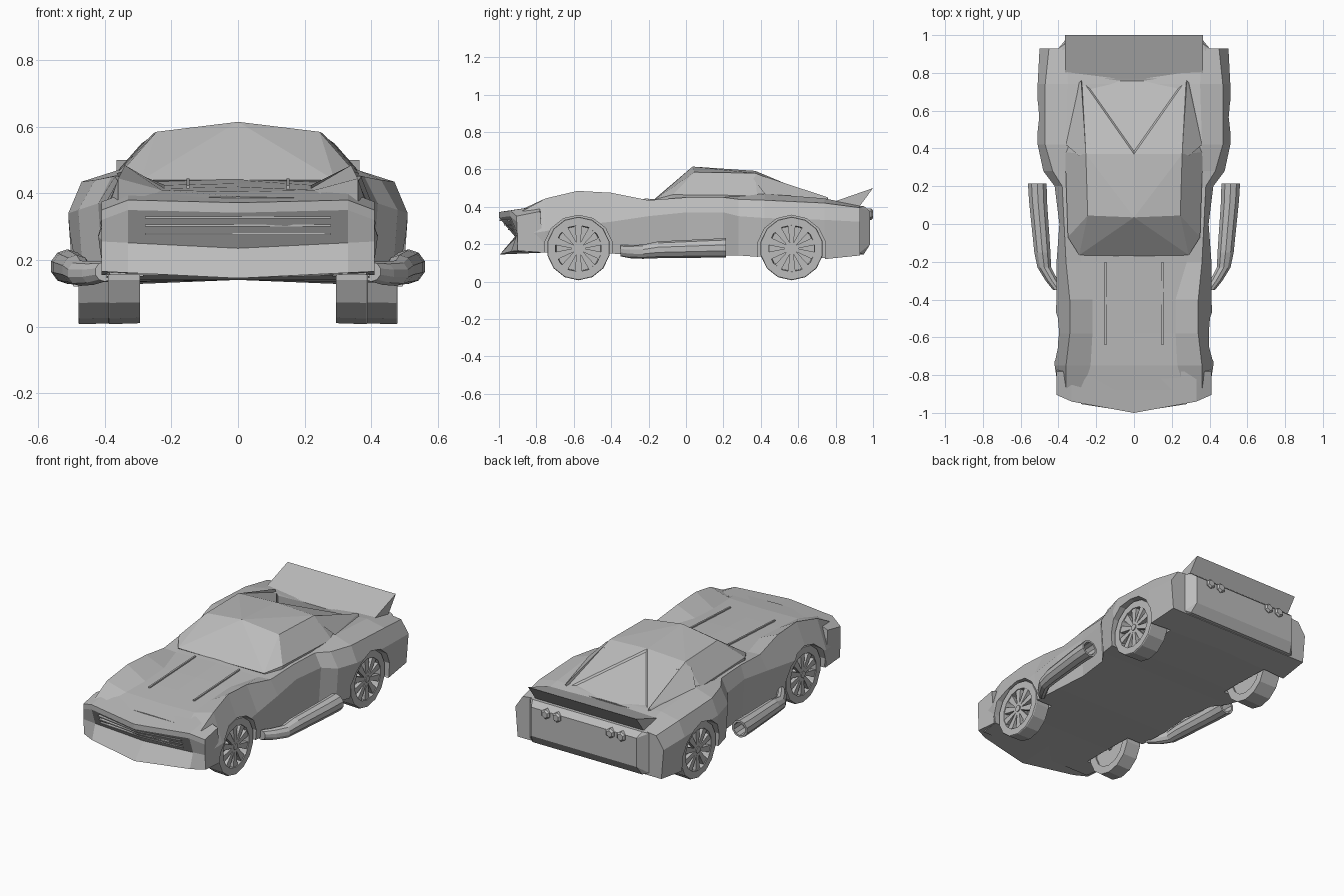
import bpy, bmesh
from math import sin, cos, pi
from mathutils import Vector, Matrix

cube = bpy.data.objects.get("Cube")
if cube:
    bpy.data.objects.remove(cube, do_unlink=True)

grey = bpy.data.materials.new("plain_grey")
grey.use_nodes = True
grey.diffuse_color = (0.5, 0.5, 0.5, 1)
grey.node_tree.nodes["Principled BSDF"].inputs["Base Color"].default_value = (0.5, 0.5, 0.5, 1)
SIDES = (("left", 1), ("right", -1))


def finish(name, bm):
    bmesh.ops.recalc_face_normals(bm, faces=bm.faces)
    mesh = bpy.data.meshes.new(name)
    bm.to_mesh(mesh)
    bm.free()
    mesh.materials.append(grey)
    obj = bpy.data.objects.new(name, mesh)
    bpy.context.collection.objects.link(obj)
    return obj


def add_loft(bm, rings, closed=False):
    rows = [[bm.verts.new(p) for p in ring] for ring in rings]
    pairs = list(zip(rows, rows[1:]))
    if closed:
        pairs.append((rows[-1], rows[0]))
    else:
        bm.faces.new(rows[0])
        bm.faces.new(rows[-1])
    for a, b in pairs:
        for i in range(len(a)):
            j = (i + 1) % len(a)
            bm.faces.new((a[i], a[j], b[j], b[i]))


def loft(name, rings, closed=False):
    bm = bmesh.new()
    add_loft(bm, rings, closed)
    return finish(name, bm)


def hull_mesh(points, mirror=True):
    bm = bmesh.new()
    pts = {tuple(p) for p in points}
    if mirror:
        pts |= {(-x, y, z) for x, y, z in pts}
    bmesh.ops.convex_hull(bm, input=[bm.verts.new(p) for p in sorted(pts)])
    bmesh.ops.dissolve_limit(bm, angle_limit=0.03, verts=bm.verts, edges=bm.edges)
    return bm


def circle(x, y, z, r, n, axis):
    turns = [2 * pi * (i + 0.5) / n for i in range(n)]
    if axis == "x":
        return [(x, y + r * cos(t), z + r * sin(t)) for t in turns]
    return [(x + r * cos(t), y, z + r * sin(t)) for t in turns]


# Body shell: y, sill z, side x/z, fender crest x/z, inner crest x/z, centre z
stations = [
    (-.88, .155, .40, .25, .36, .375, .27, .385, .39),
    (-.75, .155, .42, .27, .36, .445, .23, .41, .405),
    (-.58, .155, .42, .30, .34, .485, .22, .415, .42),
    (-.40, .15, .41, .32, .34, .475, .22, .425, .43),
    (-.20, .14, .41, .35, .36, .435, .28, .43, .44),
    (.00, .14, .395, .37, .37, .45, .30, .45, .45),
    (.20, .14, .42, .37, .38, .45, .30, .45, .45),
    (.28, .14, .48, .35, .43, .44, .34, .46, .46),
    (.42, .13, .51, .34, .47, .435, .36, .47, .46),
    (.74, .12, .51, .33, .47, .42, .35, .445, .42),
    (.93, .14, .50, .32, .45, .395, .36, .405, .395),
]
rings = []
for y, zb, xs, zs, xf, zf, xi, zi, zc in stations:
    half = [(xs - .015, zb), (xs, zs), (xf, zf), (xi, zi)]
    ring = [(0, max(zb, .14))] + half + [(0, zc)] + [(-x, z) for x, z in reversed(half)]
    rings.append([(x, y, z) for x, z in ring])
body = loft("body_shell", rings)

# Wheel arches cut through the body sides
axles = {"front": (-.575, .295, .39), "rear": (.565, .36, .48)}
for y, inner, outer in axles.values():
    for _, side in SIDES:
        cutter = loft("arch_cutter", [circle(side * x, y, .17, .185, 14, "x")
                                      for x in (inner - .01, .7)])
        cutter.hide_render = True
        mod = body.modifiers.new("arch", "BOOLEAN")
        mod.operation = "DIFFERENCE"
        mod.solver = "EXACT"
        mod.object = cutter
        bpy.context.view_layer.objects.active = body
        bpy.ops.object.modifier_apply(modifier=mod.name)
        bpy.data.objects.remove(cutter, do_unlink=True)

# Pointed nose with a mouth leaning back above the chin lip
rings = []
for x, yf, top, depth in [(-.41, -.905, .35, .003), (-.33, -.94, .38, .035), (0, -1, .372, .09),
                          (.33, -.94, .38, .035), (.41, -.905, .35, .003)]:
    low = .145 + abs(x) * .05
    rings.append([(x, yf, top), (x, yf, top - .03), (x, yf + depth, low + .09),
                  (x, yf + .005, low), (x, -.76, .155), (x, -.78, top + .025)])
loft("nose", rings)

# Grille slats
for row, z in enumerate((.325, .30, .275)):
    for label, side in SIDES:
        pts = []
        for x, yf, depth in ((0, -1, .09), (.28, -.949, .043)):
            y = yf + depth * (.342 - z) / .1 - .012
            pts += [(side * x, y + dy, z + dz) for dy in (0, .05) for dz in (0, .006)]
        finish(f"grille_slat_{row}_{label}", hull_mesh(pts, False))

# Thin bonnet ridges
for label, side in SIDES:
    finish("bonnet_ridge_" + label, hull_mesh(
        [(side * x, y, z + d) for x in (.145, .155) for y, z in ((-.64, .415), (-.2, .436))
         for d in (0, .008)], False))

# Cabin with a slightly recessed rear window
cabin = hull_mesh([(0, -.17, .44), (.29, -.165, .44), (.35, -.07, .465), (.365, .38, .46),
                   (.245, .045, .585), (0, .035, .615), (.255, .37, .58), (0, .37, .592),
                   (.28, .77, .425), (.35, .40, .40), (.28, .77, .38), (.33, -.1, .38)])
window = max((f for f in cabin.faces if f.normal.z > .5), key=lambda f: f.calc_center_median().y)
bmesh.ops.inset_region(cabin, faces=[window], thickness=.02, depth=-.008)
finish("cabin", cabin)
finish("rear_window_bar", hull_mesh([(.25, y, z + d) for y, z in ((.42, .552), (.435, .546))
                                     for d in (0, .01)]))

# Side buttresses running from the roof to the tail
for label, side in SIDES:
    finish("buttress_" + label, hull_mesh(
        [(side * x, y, z) for x, y, z in [(.255, .38, .575), (.29, .36, .55), (.28, .76, .45),
                                          (.30, .74, .43), (.36, .42, .47), (.27, .76, .40)]],
        False))

# Tail block, chamfered on every edge of its rear face
tail = [(.40, .85, .14), (.40, .85, .405), (.40, .93, .155), (.40, .93, .395), (.355, .985, .20),
        (.355, .985, .375), (.37, .95, .405), (.37, .95, .145)]
finish("tail_block", hull_mesh(tail))

# Tail lamps
for label, side in SIDES:
    for place, x in (("inner", .18), ("outer", .255)):
        loft(f"tail_lamp_{place}_{label}", [circle(side * x, y, .36, r, 6, "y")
                                            for y, r in ((.95, .03), (.99, .03), (1, .02))])

# Rear wing wedge
finish("rear_wing", hull_mesh([(.365, .77, .42), (.365, .77, .395), (.365, 1, .50),
                               (.365, .93, .405)]))

# Wheels: faceted tyre, dished back plate, spokes and hub
for axle, (y, inner, outer) in axles.items():
    for label, side in SIDES:
        bm = bmesh.new()
        section = [(inner, .167), (outer - .005, .17), (outer, .167), (outer, .125), (inner, .12)]
        add_loft(bm, [circle(side * x, y, .177, r, 14, "x") for x, r in section], True)
        add_loft(bm, [circle(side * x, y, .177, .127, 14, "x") for x in (inner + .01, inner + .03)])
        add_loft(bm, [circle(side * x, y, .177, .02, 8, "x") for x in (inner, outer)])
        for i in range(10):
            turn = Matrix.Rotation(2 * pi * i / 10, 3, "X")
            ends = []
            for r, w in ((.015, .008), (.128, .021)):
                ring = [(side * (outer - a), b, r) for a, b in
                        ((.005, -w), (.005, w), (.03, w), (.03, -w))]
                ends.append([turn @ Vector(p) + Vector((0, y, .177)) for p in ring])
            add_loft(bm, ends)
        finish(f"{axle}_wheel_{label}", bm)

# Side exhaust pipes with hollow tips
path = [(.40, -.35, .165, .03), (.435, -.30, .16, .035), (.475, -.23, .16, .038),
        (.485, -.15, .17, .045), (.508, .12, .178, .05), (.512, .215, .18, .052),
        (.512, .215, .18, .04), (.508, .13, .18, .04)]
for label, side in SIDES:
    loft("exhaust_" + label,
         [circle(side * x, y, z, r, 10, "y") for x, y, z, r in path])
